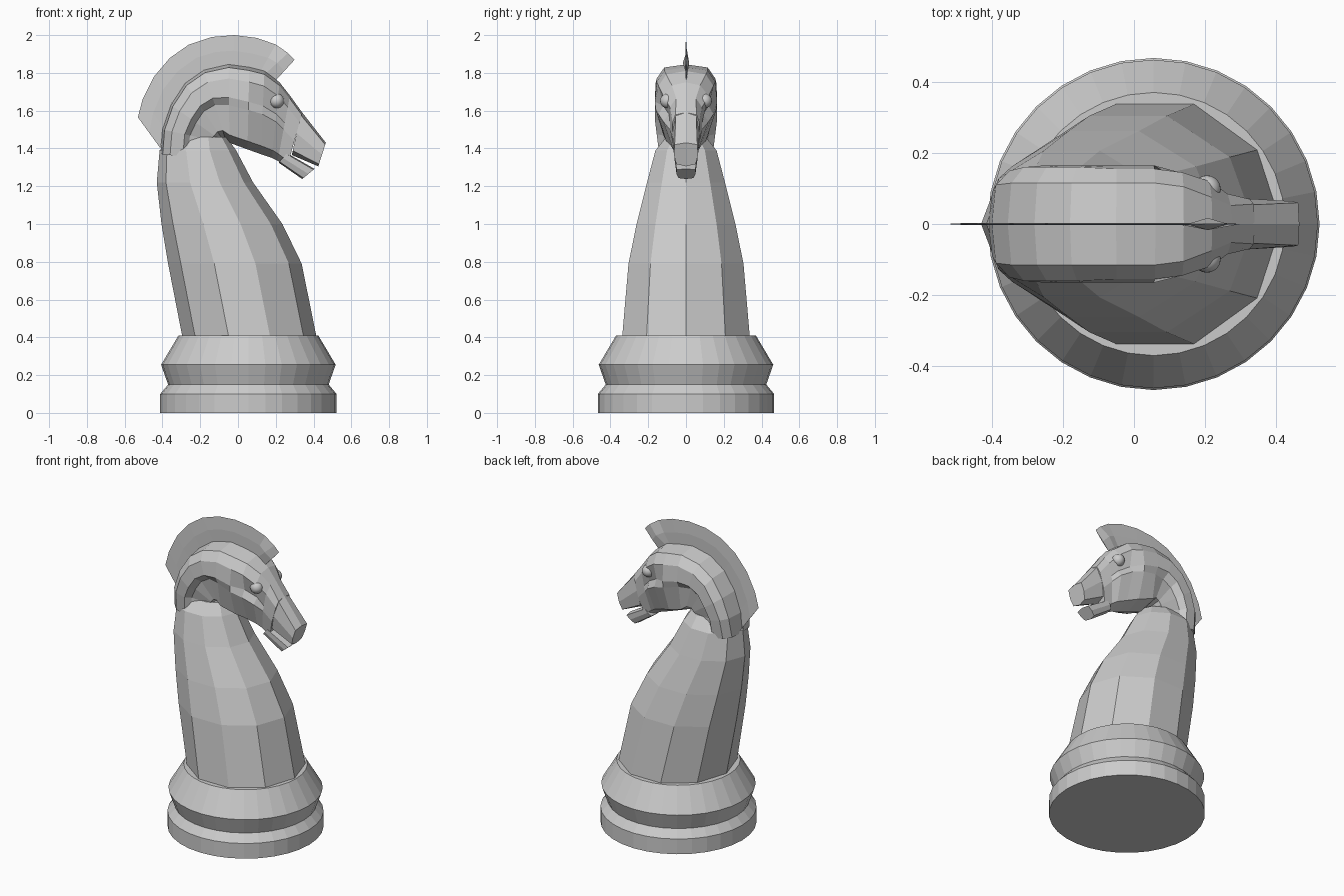
import bpy, bmesh
from math import cos, sin, pi

cube = bpy.data.objects.get("Cube")
if cube:
    bpy.data.objects.remove(cube)

# One plain stone colour
stone = bpy.data.materials.new("pale_stone")
stone.use_nodes = True
GREY = (0.6, 0.6, 0.6, 1)
stone.diffuse_color = GREY
stone.node_tree.nodes["Principled BSDF"].inputs["Base Color"].default_value = GREY


def loft(name, rings):
    """Skin a run of equal closed rings and cap both ends."""
    bm = bmesh.new()
    loops = [[bm.verts.new(p) for p in ring] for ring in rings]
    n = len(loops[0])
    for a, b in zip(loops, loops[1:]):
        for i in range(n):
            j = (i + 1) % n
            bm.faces.new((a[i], a[j], b[j], b[i]))
    bm.faces.new(loops[0])
    bm.faces.new(loops[-1])
    bmesh.ops.recalc_face_normals(bm, faces=bm.faces)
    mesh = bpy.data.meshes.new(name)
    bm.to_mesh(mesh)
    bm.free()
    mesh.materials.append(stone)
    obj = bpy.data.objects.new(name, mesh)
    bpy.context.collection.objects.link(obj)
    return obj


def oval(cx, rx, ry, z, sides):
    return [(cx + rx * cos(2 * pi * i / sides), ry * sin(2 * pi * i / sides), z)
            for i in range(sides)]


def section(top, bottom, levels, widths):
    """Mirrored cross-section between a top and a bottom point in the xz plane."""
    def at(f, y):
        return (top[0] + (bottom[0] - top[0]) * f, y,
                top[1] + (bottom[1] - top[1]) * f)
    left = [at(f, w) for f, w in zip(levels, widths)]
    right = [(x, -y, z) for x, y, z in reversed(left)]
    return [at(0, 0)] + left + [at(1, 0)] + right


# Turned base
BASE_X = 0.055
loft("base", [oval(BASE_X, r, r, z, 32) for r, z in
              [(.467, 0), (.467, .1), (.425, .15), (.462, .255), (.37, .41)]])

# Ten-sided neck: back x, front x, half width, height
neck = [(-.295, .415, .355, .405), (-.37, .337, .32, .79), (-.405, .235, .275, 1.0),
        (-.43, .08, .217, 1.22), (-.415, -.01, .17, 1.39), (-.34, -.06, .11, 1.46)]
loft("neck", [oval((a + b) / 2, (b - a) / 2, w, z, 10) for a, b, w, z in neck])

# Head: top point, bottom point, half widths from crown to jaw
LEVELS = (.04, .18, .42, .52, .90)
head = [((-.41, 1.37), (-.13, 1.34), (.09, .13, .14, .12, .09)),
        ((-.40, 1.50), (-.12, 1.44), (.11, .15, .155, .12, .09)),
        ((-.355, 1.63), (-.10, 1.45), (.115, .16, .165, .125, .10)),
        ((-.28, 1.745), (-.09, 1.46), (.115, .16, .165, .125, .10)),
        ((-.18, 1.815), (-.07, 1.46), (.115, .16, .165, .125, .11)),
        ((-.05, 1.845), (-.045, 1.43), (.115, .155, .165, .145, .12)),
        ((.06, 1.83), (.05, 1.395), (.115, .155, .165, .16, .105)),
        ((.14, 1.81), (.12, 1.37), (.105, .145, .12, .145, .08)),
        ((.22, 1.75), (.18, 1.35), (.075, .12, .09, .12, .065)),
        ((.275, 1.68), (.21, 1.335), (.052, .085, .085, .085, .055)),
        ((.34, 1.59), (.26, 1.30), (.056, .07, .072, .072, .05))]
loft("head", [section(t, b, LEVELS, w) for t, b, w in head])

# Muzzle and lower jaw, parted by the open mouth
JAW = (.08, .5, .9)
loft("muzzle", [section((.335, 1.597), (.285, 1.365), JAW, (.054, .072, .06)),
                section((.465, 1.43), (.425, 1.305), JAW, (.06, .064, .052))])
loft("lower_jaw", [section((.26, 1.375), (.215, 1.325), JAW, (.06, .062, .05)),
                   section((.405, 1.292), (.34, 1.238), JAW, (.05, .05, .04))])

# Mane: thin crest fanned around the poll, root point then outer point
mane = [((-.41, 1.40), (-.53, 1.565)), ((-.395, 1.51), (-.505, 1.66)),
        ((-.35, 1.64), (-.445, 1.78)), ((-.275, 1.74), (-.36, 1.88)),
        ((-.18, 1.81), (-.26, 1.95)), ((-.1, 1.83), (-.14, 1.99)),
        ((-.03, 1.835), (-.02, 2.0)), ((.05, 1.82), (.1, 1.985)),
        ((.12, 1.81), (.2, 1.95)), ((.15, 1.80), (.265, 1.905)),
        ((.19, 1.75), (.30, 1.87))]
crest = [section(tip, root, (.5,), (.003,)) for root, tip in mane]
crest[-2] = section(mane[-2][1], mane[-2][0], (.5,), (.017,))
loft("mane", crest)

# Eyes
for side, name in ((1, "left_eye"), (-1, "right_eye")):
    bpy.ops.mesh.primitive_uv_sphere_add(segments=20, ring_count=12, radius=.039,
                                         location=(.205, side * .098, 1.652))
    eye = bpy.context.object
    eye.name = name
    eye.data.materials.append(stone)
    bpy.ops.object.shade_smooth()
